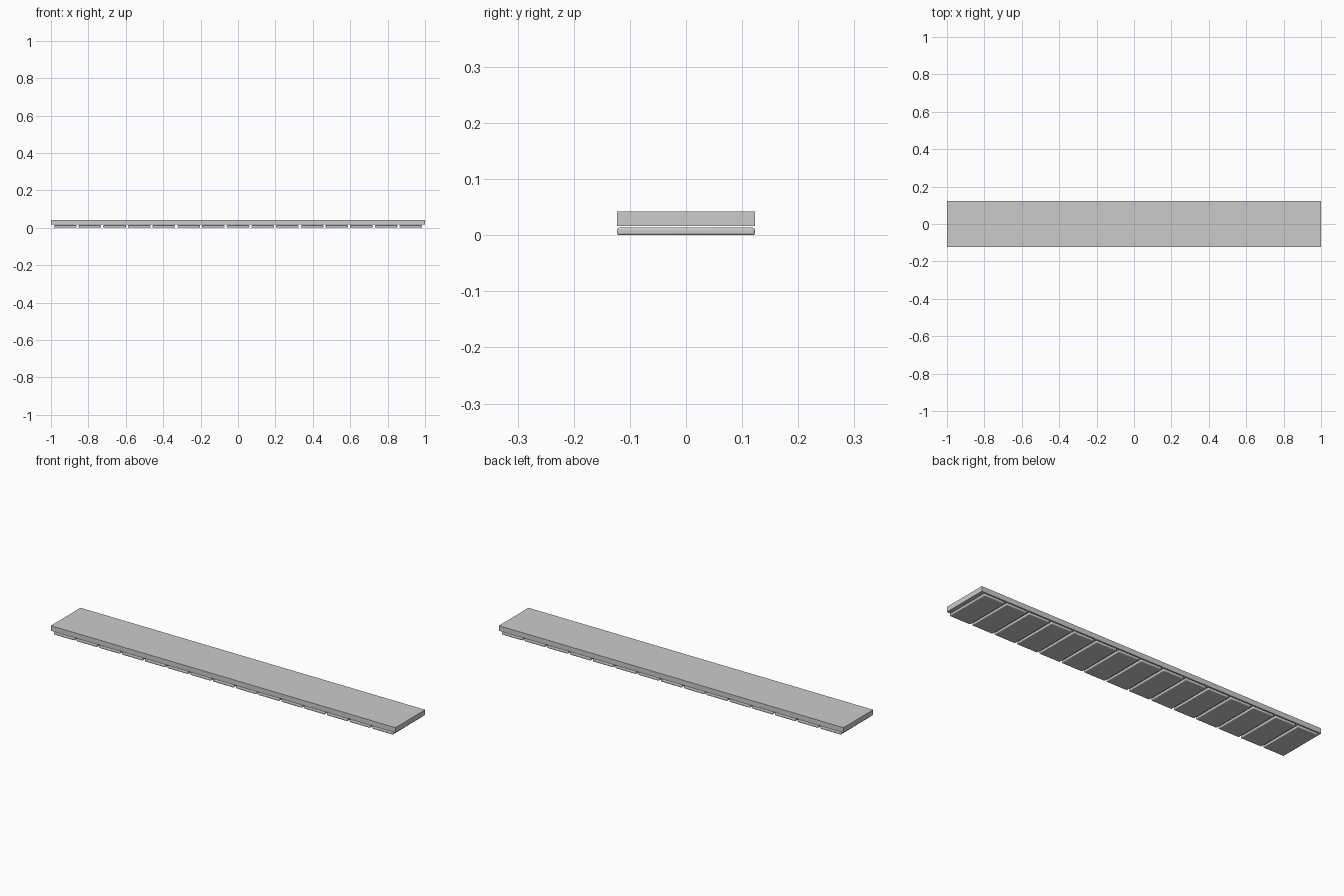
import bpy

if "Cube" in bpy.data.objects:
    bpy.data.objects.remove(bpy.data.objects["Cube"])

HALF_DEPTH = 0.1228


def box(name, x, width, z0, z1, bevel=0.0):
    bpy.ops.mesh.primitive_cube_add(size=1, location=(x, 0, (z0 + z1) / 2))
    ob = bpy.context.object
    ob.name = name
    ob.scale = (width, HALF_DEPTH * 2, z1 - z0)
    bpy.ops.object.transform_apply(location=False, rotation=False, scale=True)
    if bevel:
        mod = ob.modifiers.new("rounded_edges", "BEVEL")
        mod.width = bevel
        mod.segments = 3
        bpy.ops.object.shade_smooth_by_angle()
    return ob


# Long upper slab
box("top_slab", 0, 2.0, 0.016, 0.0425)

# Row of thin rounded tiles just below the slab
COUNT, PITCH, WIDTH = 15, 0.132, 0.121
for i in range(COUNT):
    box(f"lower_tile_{i + 1}", (i - (COUNT - 1) / 2) * PITCH, WIDTH, 0.0, 0.0135, 0.004)
